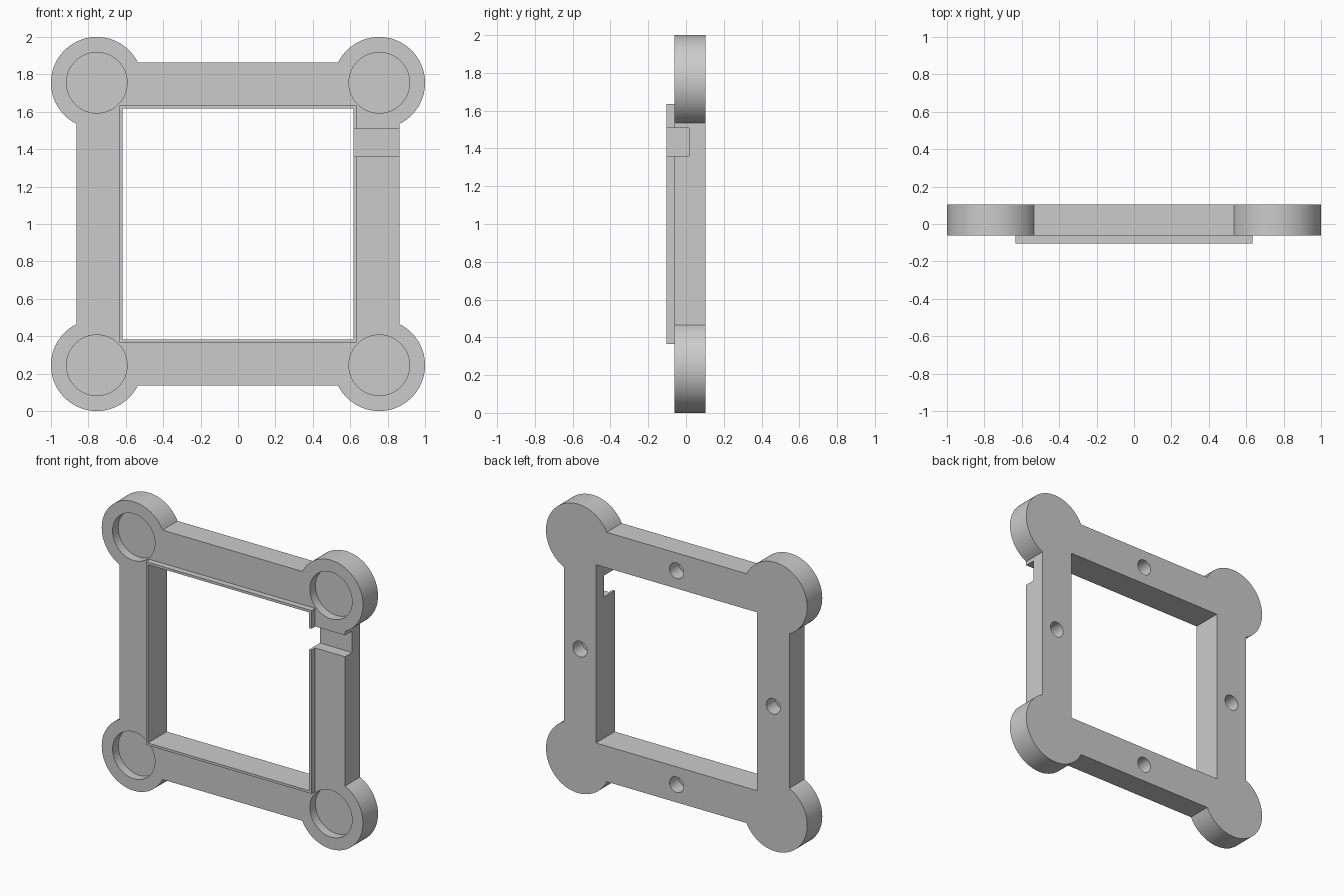
import bpy, bmesh, math

if "Cube" in bpy.data.objects:
    bpy.data.objects.remove(bpy.data.objects["Cube"])

# Main sizes, in the front plane measured from the centre (x = 0, z = 1)
CORNER, R_CORNER, R_POCKET = 0.755, 0.245, 0.162
BAR_OUT, RIM_OUT, OPENING = 0.863, 0.634, 0.617
BAR_MID, R_HOLE = 0.74, 0.054
Y_RIM, Y_FRONT, Y_BACK = -0.103, -0.062, 0.103
MID_Z = 1.0


def prism(name, pts, y0, y1):
    """Extrude an (x, z) outline from y0 to y1."""
    bm = bmesh.new()
    face = bm.faces.new([bm.verts.new((x, y0, z + MID_Z)) for x, z in pts])
    ext = bmesh.ops.extrude_face_region(bm, geom=[face], use_keep_orig=True)
    verts = [g for g in ext["geom"] if isinstance(g, bmesh.types.BMVert)]
    bmesh.ops.translate(bm, verts=verts, vec=(0, y1 - y0, 0))
    bmesh.ops.recalc_face_normals(bm, faces=bm.faces)
    me = bpy.data.meshes.new(name)
    bm.to_mesh(me)
    bm.free()
    ob = bpy.data.objects.new(name, me)
    bpy.context.collection.objects.link(ob)
    return ob


def rect(x0, x1, z0, z1):
    return [(x0, z0), (x1, z0), (x1, z1), (x0, z1)]


def square(h):
    return rect(-h, h, -h, h)


def arc(cx, cz, r, a0, a1, n, closed=False):
    steps = n if closed else n + 1
    return [(cx + r * math.cos(a0 + (a1 - a0) * i / n),
             cz + r * math.sin(a0 + (a1 - a0) * i / n)) for i in range(steps)]


def circle(cx, cz, r, n):
    return arc(cx, cz, r, 0, 2 * math.pi, n, True)


def combine(target, tool, operation):
    mod = target.modifiers.new(tool.name, "BOOLEAN")
    mod.operation, mod.object, mod.solver = operation, tool, "EXACT"
    tool.hide_render = True
    bpy.context.view_layer.objects.active = target
    bpy.ops.object.modifier_apply(modifier=mod.name)
    bpy.data.objects.remove(tool, do_unlink=True)


# Frame body: straight bars with a round lobe on each corner
reach = math.acos((BAR_OUT - CORNER) / R_CORNER)
outline = []
for k in range(4):
    a = math.pi / 2 * k
    c, s = round(math.cos(a)), round(math.sin(a))
    lobe = arc(CORNER, CORNER, R_CORNER, -reach, math.pi / 2 + reach, 48)
    outline += [(x * c - z * s, x * s + z * c) for x, z in lobe]
frame = prism("square_frame", outline, Y_FRONT, Y_BACK)

# Thin raised rim round the opening
combine(frame, prism("rim", square(RIM_OUT), Y_RIM, 0.0), "UNION")
combine(frame, prism("opening", square(OPENING), -0.3, 0.3), "DIFFERENCE")

# Cable notch across the right bar
combine(frame, prism("notch", rect(0.58, 0.95, 0.36, 0.508), -0.3, 0.015), "DIFFERENCE")

# Shallow round pockets in the front of the corners
for sx in (-1, 1):
    for sz in (-1, 1):
        pocket = prism("pocket", circle(sx * CORNER, sz * CORNER, R_POCKET, 64),
                       -0.3, Y_FRONT + 0.062)
        combine(frame, pocket, "DIFFERENCE")

# Blind holes in the back, one in the middle of each bar
for x, z in ((1, 0), (-1, 0), (0, 1), (0, -1)):
    hole = prism("hole", circle(x * BAR_MID, z * BAR_MID, R_HOLE, 32), Y_BACK - 0.1, 0.3)
    combine(frame, hole, "DIFFERENCE")

bpy.ops.object.select_all(action="DESELECT")
frame.select_set(True)
bpy.context.view_layer.objects.active = frame
bpy.ops.object.shade_smooth_by_angle(angle=math.radians(30))
